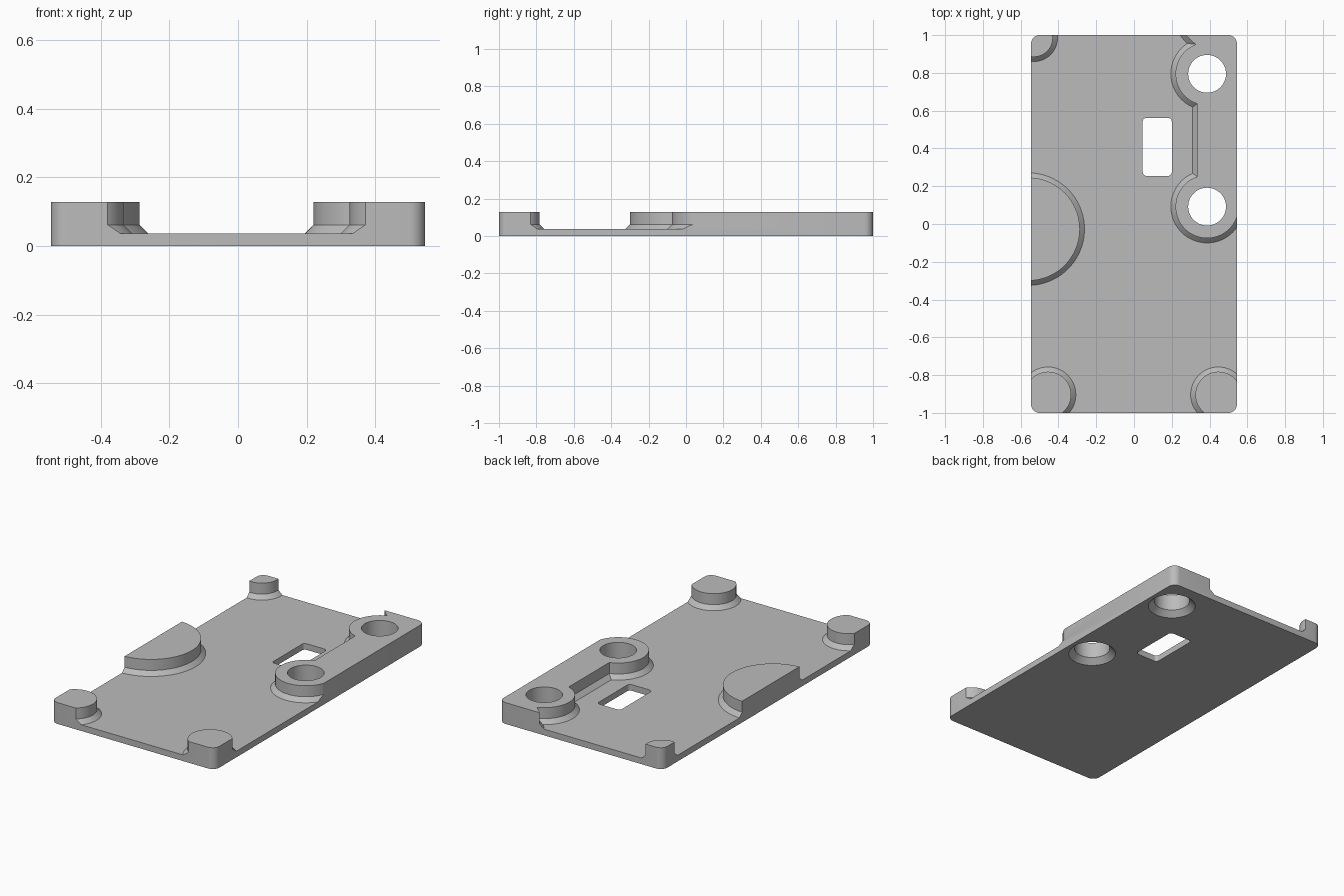
import bpy, bmesh, math

cube = bpy.data.objects.get("Cube")
if cube:
    bpy.data.objects.remove(cube, do_unlink=True)

HALF_X, HALF_Y = 0.545, 1.0
FLOOR, FLARE, TOP = 0.037, 0.062, 0.128
STEP = FLARE - FLOOR

grey = bpy.data.materials.new("plain grey")
grey.use_nodes = True
grey.diffuse_color = (0.5, 0.5, 0.5, 1)
grey.node_tree.nodes["Principled BSDF"].inputs["Base Color"].default_value = (0.5, 0.5, 0.5, 1)


def loft(name, rings):
    """Solid through a stack of rings with equal point counts."""
    bm = bmesh.new()
    loops = [[bm.verts.new(p) for p in ring] for ring in rings]
    n = len(loops[0])
    for a, b in zip(loops, loops[1:]):
        for i in range(n):
            j = (i + 1) % n
            bm.faces.new((a[i], a[j], b[j], b[i]))
    bm.faces.new(loops[0][::-1])
    bm.faces.new(loops[-1])
    bmesh.ops.recalc_face_normals(bm, faces=bm.faces)
    mesh = bpy.data.meshes.new(name)
    bm.to_mesh(mesh)
    bm.free()
    mesh.materials.append(grey)
    ob = bpy.data.objects.new(name, mesh)
    bpy.context.collection.objects.link(ob)
    return ob


def turned(name, x, y, profile, n=96):
    """Round solid from (radius, height) pairs."""
    angles = [math.tau * i / n for i in range(n)]
    return loft(name, [[(x + r * math.cos(a), y + r * math.sin(a), z) for a in angles]
                       for r, z in profile])


def rounded_box(name, x0, x1, y0, y1, radius, z0, z1, n=8):
    corners = [(x1, y1, -1, -1), (x0, y1, 1, -1), (x0, y0, 1, 1), (x1, y0, -1, 1)]
    pts = []
    for k, (cx, cy, sx, sy) in enumerate(corners):
        for i in range(n + 1):
            a = math.pi / 2 * (k + i / n)
            pts.append((cx + sx * radius + radius * math.cos(a),
                        cy + sy * radius + radius * math.sin(a)))
    return loft(name, [[(x, y, z) for x, y in pts] for z in (z0, z1)])


def combine(target, tool, operation):
    mod = target.modifiers.new(operation.lower(), "BOOLEAN")
    mod.operation = operation
    mod.solver = "EXACT"
    mod.object = tool
    bpy.context.view_layer.objects.active = target
    bpy.ops.object.modifier_apply(modifier=mod.name)
    bpy.data.objects.remove(tool, do_unlink=True)


# Oversized floor, trimmed to the outline later
plate = rounded_box("mounting_plate", -0.8, 0.8, -1.3, 1.3, 0.05, 0, FLOOR)

# Straight ridge joining the two screw bosses
section = [(0.335 - STEP, 0.01), (0.335 - STEP, FLOOR), (0.335, FLARE),
           (0.335, TOP), (0.7, TOP), (0.7, 0.01)]
ridge = loft("ridge", [[(x, y, z) for x, z in section] for y in (0.092, 1.15)])
combine(plate, ridge, "UNION")

# Round pads with flared feet: x, y, radius
pads = {
    "rear_screw_boss": (0.387, 0.795, 0.167),
    "middle_screw_boss": (0.387, 0.092, 0.167),
    "rear_left_pad": (0.485, 1.17, 0.27),
    "side_pad": (-0.56, -0.027, 0.273),
    "front_right_pad": (-0.455, -0.904, 0.122),
    "front_left_pad": (0.447, -0.904, 0.122),
    "rear_right_pad": (-0.53, 0.985, 0.1),
}
for name, (x, y, r) in pads.items():
    pad = turned(name, x, y, [(r + STEP, 0.01), (r + STEP, FLOOR), (r, FLARE), (r, TOP)])
    combine(plate, pad, "UNION")

# Trim everything to the rounded outline
outline = rounded_box("outline", -HALF_X, HALF_X, -HALF_Y, HALF_Y, 0.045, -0.2, 0.4)
combine(plate, outline, "INTERSECT")

# Screw holes, countersunk underneath
for y in (0.795, 0.092):
    hole = turned("screw_hole", 0.387, y, [(0.153, -0.02), (0.1, 0.033), (0.1, 0.3)])
    combine(plate, hole, "DIFFERENCE")

# Rectangular window through the floor
window = rounded_box("window", 0.046, 0.2, 0.255, 0.562, 0.02, -0.1, 0.3)
combine(plate, window, "DIFFERENCE")

# Smooth curved walls, crisp edges
bpy.ops.object.select_all(action="DESELECT")
plate.select_set(True)
bpy.context.view_layer.objects.active = plate
bpy.ops.object.shade_smooth_by_angle(angle=math.radians(30))
